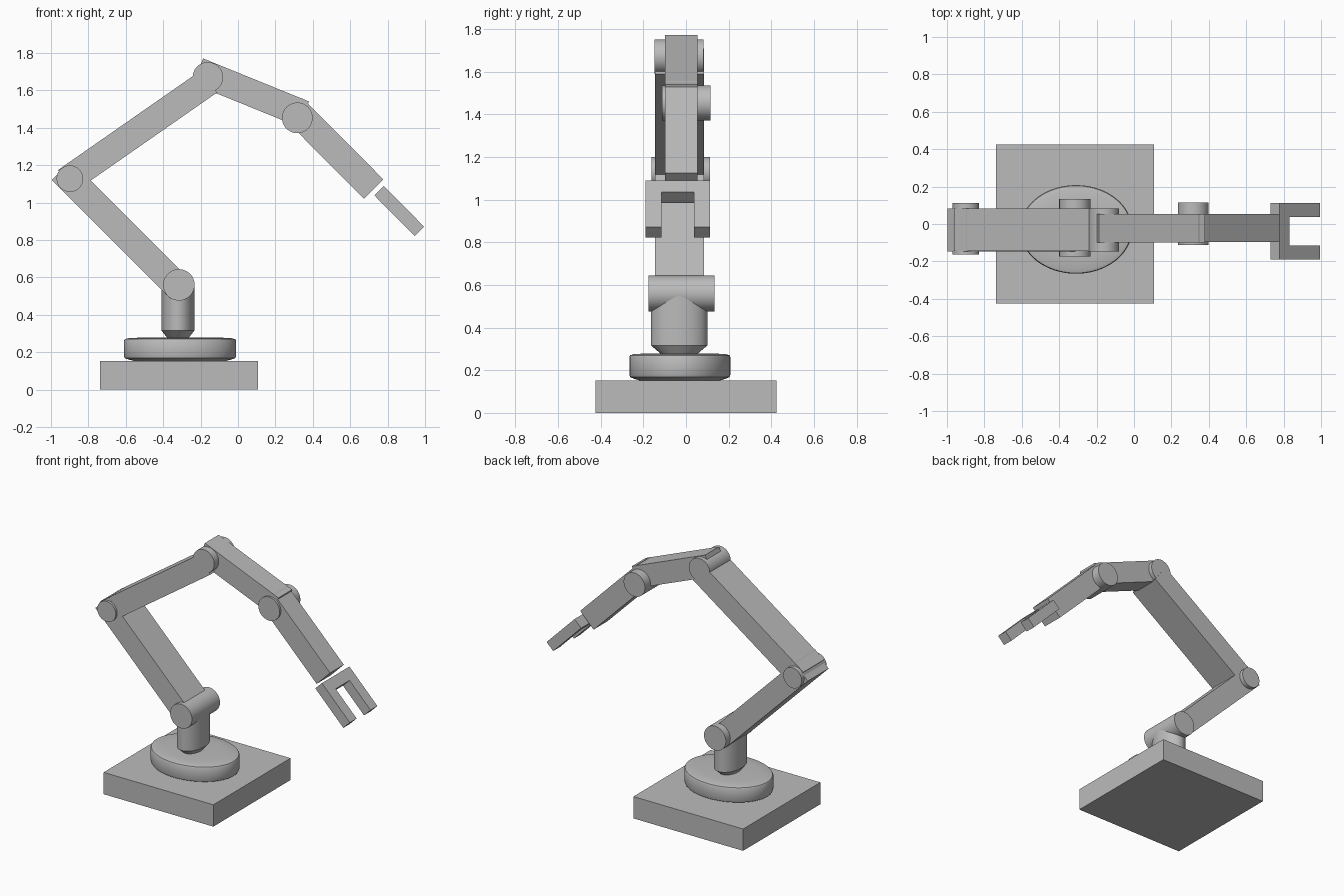
import bpy
import bmesh
import math
from mathutils import Matrix, Vector

cube = bpy.data.objects.get("Cube")
if cube:
    bpy.data.objects.remove(cube, do_unlink=True)

GREY = (0.5, 0.5, 0.5, 1.0)
metal = bpy.data.materials.new("plain grey")
metal.use_nodes = True
metal.diffuse_color = GREY
metal.node_tree.nodes["Principled BSDF"].inputs["Base Color"].default_value = GREY


def finish(name, bm, smooth=False):
    """Turn a bmesh into a named, coloured object."""
    bmesh.ops.recalc_face_normals(bm, faces=bm.faces)
    mesh = bpy.data.meshes.new(name)
    bm.to_mesh(mesh)
    bm.free()
    mesh.materials.append(metal)
    obj = bpy.data.objects.new(name, mesh)
    bpy.context.collection.objects.link(obj)
    if smooth:
        bpy.ops.object.select_all(action="DESELECT")
        obj.select_set(True)
        bpy.context.view_layer.objects.active = obj
        bpy.ops.object.shade_smooth_by_angle(angle=math.radians(35))
    return obj


def lathe(name, profile, centre, y_scale, segments=64):
    """Oval turned part: (radius, height) rings closed with flat caps."""
    bm = bmesh.new()
    rings = []
    for radius, z in profile:
        ring = []
        for i in range(segments):
            a = math.tau * i / segments
            ring.append(bm.verts.new((centre[0] + radius * math.cos(a),
                                      centre[1] + radius * y_scale * math.sin(a), z)))
        rings.append(ring)
    for low, high in zip(rings, rings[1:]):
        for i in range(segments):
            j = (i + 1) % segments
            bm.faces.new((low[i], low[j], high[j], high[i]))
    bm.faces.new(rings[0])
    bm.faces.new(rings[-1])
    return finish(name, bm, True)


def pivot(name, x, z, radius, y0, y1):
    """Joint cylinder lying along y."""
    bm = bmesh.new()
    place = Matrix.Translation((x, (y0 + y1) / 2, z)) @ Matrix.Rotation(math.pi / 2, 4, "X")
    bmesh.ops.create_cone(bm, cap_ends=True, segments=48, radius1=radius,
                          radius2=radius, depth=y1 - y0, matrix=place)
    return finish(name, bm, True)


def extrude_along(name, start, end, outline, thickness):
    """Slab running from start to end (x, z); outline is (distance, y)."""
    a = Vector((start[0], 0, start[1]))
    along = (Vector((end[0], 0, end[1])) - a).normalized()
    up = along.cross(Vector((0, 1, 0))) * (thickness / 2)
    bm = bmesh.new()
    base = [bm.verts.new(a + along * d + Vector((0, y, 0)) - up) for d, y in outline]
    face = bm.faces.new(base)
    top = bmesh.ops.extrude_face_region(bm, geom=[face])
    verts = [v for v in top["geom"] if isinstance(v, bmesh.types.BMVert)]
    bmesh.ops.translate(bm, verts=verts, vec=up * 2)
    return finish(name, bm)


def beam(name, start, end, y0, y1):
    """Square-ended arm section."""
    length = math.dist(start, end)
    outline = [(0, y0), (length, y0), (length, y1), (0, y1)]
    return extrude_along(name, start, end, outline, 0.146)


# Base block
bm = bmesh.new()
bmesh.ops.create_cube(bm, size=1, matrix=Matrix.Translation((-0.315, 0, 0.076))
                      @ Matrix.Diagonal((0.845, 0.85, 0.152, 1)))
finish("base_block", bm)

# Oval turntable with rounded rims, and the chamfered post
lathe("turntable", [(0.23, 0.15), (0.275, 0.161), (0.295, 0.168), (0.3, 0.178),
                    (0.3, 0.262), (0.295, 0.27), (0.275, 0.275), (0.2, 0.279)],
      (-0.31, -0.029), 0.79)
lathe("post", [(0.056, 0.275), (0.088, 0.316), (0.088, 0.55), (0.056, 0.59)],
      (-0.321, -0.032), 1.5)

# Arm sections, from the shoulder outwards
beam("lower_arm", (-0.32, 0.547), (-0.945, 1.172), -0.146, 0.084)
beam("upper_arm", (-0.921, 1.114), (-0.154, 1.648), -0.1455, 0.0835)
beam("forearm", (-0.214, 1.703), (0.352, 1.473), -0.098, 0.054)
beam("wrist_arm", (0.294, 1.505), (0.726, 1.072), -0.0975, 0.0535)

# Joint cylinders
pivot("shoulder_joint", -0.316, 0.56, 0.084, -0.175, 0.133)
pivot("elbow_joint", -0.899, 1.128, 0.071, -0.162, 0.113)
pivot("top_joint", -0.161, 1.67, 0.081, -0.147, 0.083)
pivot("wrist_joint", 0.317, 1.453, 0.082, -0.112, 0.116)

# Two-pronged gripper
reach, bar = 0.306, 0.076
y0, y1, slot0, slot1 = -0.19, 0.113, -0.115, 0.038
extrude_along("gripper", (0.754, 1.064), (0.970, 0.846),
              [(0, y0), (reach, y0), (reach, slot0), (bar, slot0),
               (bar, slot1), (reach, slot1), (reach, y1), (0, y1)], 0.071)
